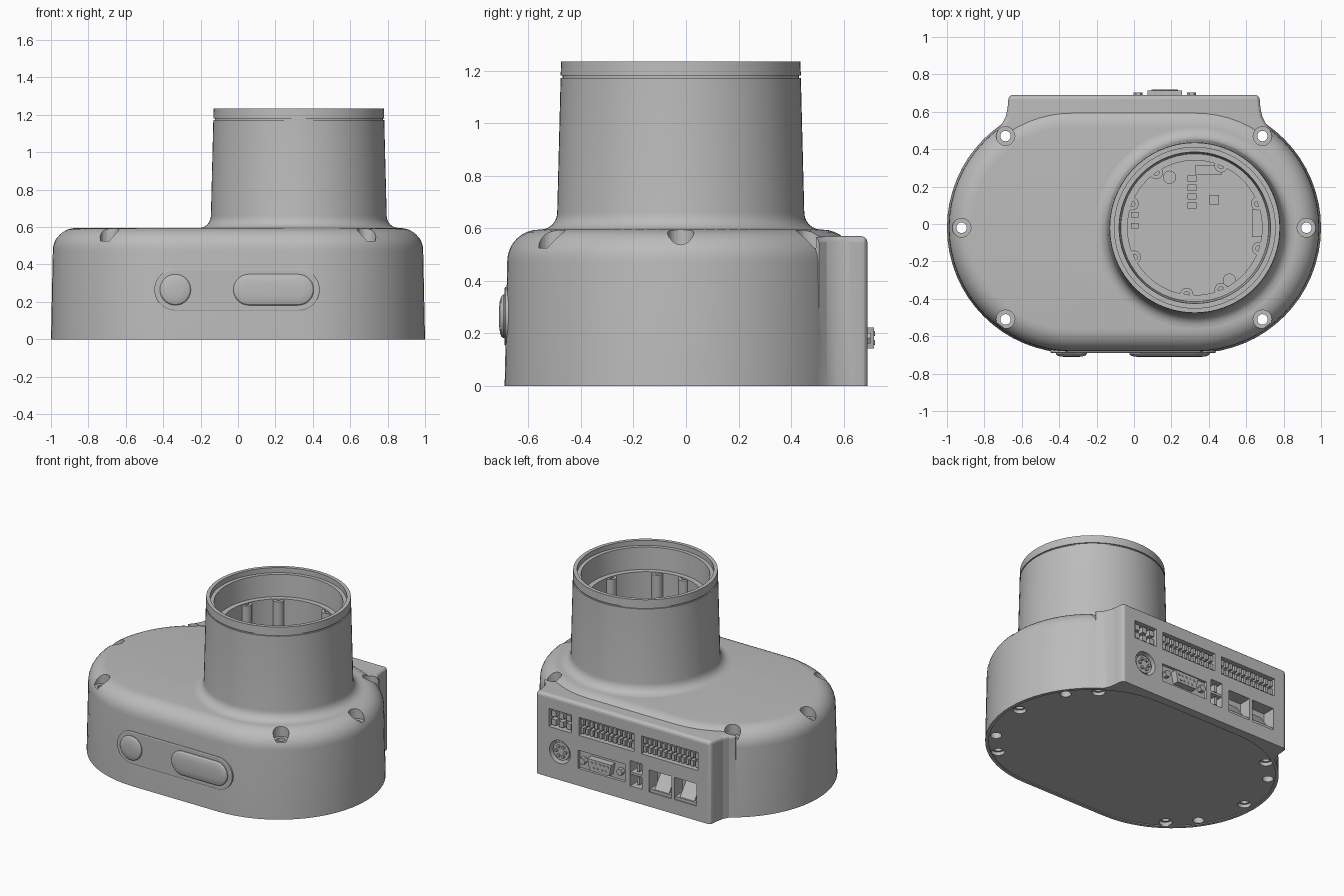
import bpy, bmesh
from math import pi, cos, sin, radians
from mathutils import Matrix, Vector

cube = bpy.data.objects.get("Cube")
if cube:
    bpy.data.objects.remove(cube)

grey = bpy.data.materials.new("housing_grey")
grey.use_nodes = True
grey.diffuse_color = (0.5, 0.5, 0.5, 1)
grey.node_tree.nodes["Principled BSDF"].inputs["Base Color"].default_value = (0.5, 0.5, 0.5, 1)

MID = -0.02            # y of the housing's long axis
TUBE = (0.325, MID)    # tube axis
BACK = 0.69            # y of the connector panel


# ---------- helpers ----------
def capsule(half, r, n=24):
    """Outline of a slot, centred on the origin."""
    pts = []
    for side, start in ((1, -pi / 2), (-1, pi / 2)):
        pts += [(side * half + r * cos(start + pi * i / n), r * sin(start + pi * i / n))
                for i in range(n + 1)]
    return pts


def circle(r, n=24):
    return [(r * cos(2 * pi * i / n), r * sin(2 * pi * i / n)) for i in range(n)]


def flat(pts, z, cx=0, cy=0):
    return [(cx + x, cy + y, z) for x, y in pts]


def upright(pts, y, cx=0, cz=0):
    return [(cx + x, y, cz + z) for x, z in pts]


def loft(bm, rings, closed=False):
    """Skin a row of rings; cap the ends, or join last to first."""
    rows = [[bm.verts.new(p) for p in ring] for ring in rings]
    n = len(rows[0])
    pairs = list(zip(rows, rows[1:]))
    if closed:
        pairs.append((rows[-1], rows[0]))
    faces = [bm.faces.new((a[i], a[(i + 1) % n], b[(i + 1) % n], b[i]))
             for a, b in pairs for i in range(n)]
    if not closed:
        faces += [bm.faces.new(rows[0]), bm.faces.new(rows[-1])]
    bmesh.ops.recalc_face_normals(bm, faces=faces)


def lathe(bm, profile, cx, cy, n=24, closed=False):
    loft(bm, [flat(circle(r, n), z, cx, cy) for r, z in profile], closed)


def box(bm, x0, x1, y0, y1, z0, z1):
    size = Matrix.Diagonal((x1 - x0, y1 - y0, z1 - z0, 1))
    place = Matrix.Translation(Vector((x0 + x1, y0 + y1, z0 + z1)) / 2)
    bmesh.ops.create_cube(bm, size=1, matrix=place @ size)


def rod(bm, r, y0, y1, x, z, n=16):
    loft(bm, [upright(circle(r, n), y, x, z) for y in (y0, y1)])


def finish(name, bm, cutter=False):
    mesh = bpy.data.meshes.new(name)
    bm.to_mesh(mesh)
    bm.free()
    mesh.materials.append(grey)
    obj = bpy.data.objects.new(name, mesh)
    bpy.context.collection.objects.link(obj)
    if cutter:
        obj.hide_render = True
    else:
        smooth(obj)
    return obj


def select(obj):
    bpy.ops.object.select_all(action='DESELECT')
    obj.select_set(True)
    bpy.context.view_layer.objects.active = obj


def smooth(obj):
    select(obj)
    bpy.ops.object.shade_smooth_by_angle(angle=radians(30))


def combine(obj, other, operation):
    mod = obj.modifiers.new(operation.lower(), 'BOOLEAN')
    mod.operation, mod.object, mod.solver = operation, other, 'EXACT'
    select(obj)
    bpy.ops.object.modifier_apply(modifier=mod.name)
    bpy.data.objects.remove(other)


# ---------- housing: drafted slot with a rounded shoulder ----------
bm = bmesh.new()
levels = [(0.67, 0), (0.66, 0.475)]
levels += [(0.54 + 0.12 * cos(a), 0.475 + 0.12 * sin(a))
           for a in (pi / 2 * i / 8 for i in range(1, 9))]
loft(bm, [flat(capsule(0.33, r, 32), z, 0, MID) for r, z in levels])
housing = finish("housing", bm)

# connector block at the back, flaring into the housing
bm = bmesh.new()
side = [(0.64, 0.3), (0.735, 0.505), (0.705, 0.535), (0.685, 0.575), (0.676, 0.62), (0.67, BACK)]
outline = side + [(-x, y) for x, y in reversed(side)]
loft(bm, [flat(outline, z) for z in (0, 0.57)])
rounded = [e for e in bm.edges
           if all(v.co.z > 0.5 and v.co.y > 0.4 for v in e.verts)
           or all(v.co.y > BACK - 0.01 for v in e.verts) and abs(e.verts[0].co.x - e.verts[1].co.x) < 0.01]
bmesh.ops.bevel(bm, geom=rounded, offset=0.022, segments=3, profile=0.5, affect='EDGES')
combine(housing, finish("block", bm, True), 'UNION')

# shallow recess under the base
bm = bmesh.new()
loft(bm, [flat(capsule(0.33, 0.648, 32), z, 0, MID) for z in (-0.1, 0.006)])
combine(housing, finish("base_cutter", bm, True), 'DIFFERENCE')

# screw holes, tube bore and connector pockets
bm = bmesh.new()
screw = [(0.042, -0.1), (0.042, 0.03), (0.028, 0.03), (0.028, 0.525), (0.05, 0.525), (0.05, 0.7)]
for s in (1, -1):
    for x, y in ((0.687, 0.49), (0.922, 0), (0.687, -0.49)):
        lathe(bm, screw, s * x, MID + y)
    for y in (0.34, -0.34):
        lathe(bm, [(0.035, -0.1), (0.035, 0.05)], s * 0.83, MID + y)
lathe(bm, [(0.36, 0.3), (0.36, 0.8)], *TUBE, n=72)
POCKETS = {
    "power": (0.395, 0.57, 0.35, 0.475),
    "strip_a": (-0.085, 0.34, 0.35, 0.475),
    "strip_b": (-0.575, -0.14, 0.35, 0.475),
    "serial": (-0.015, 0.345, 0.12, 0.245),
    "usb": (-0.145, -0.055, 0.105, 0.28),
    "network_a": (-0.37, -0.2, 0.1, 0.255),
    "network_b": (-0.565, -0.395, 0.1, 0.255),
}
for x0, x1, z0, z1 in POCKETS.values():
    box(bm, x0, x1, BACK - 0.09, BACK + 0.1, z0, z1)
rod(bm, 0.08, BACK - 0.07, BACK + 0.1, 0.485, 0.195, 32)
combine(housing, finish("hole_cutter", bm, True), 'DIFFERENCE')
smooth(housing)

# ---------- tube ----------
bm = bmesh.new()
flare = [(0.535 - 0.065 * sin(a), 0.66 - 0.065 * cos(a)) for a in (pi / 2 * i / 6 for i in range(7))]
wall = [(0.457, 1.172), (0.449, 1.172), (0.449, 1.181), (0.457, 1.181), (0.455, 1.235),
        (0.43, 1.235), (0.43, 1.2), (0.405, 1.2), (0.395, 1.05), (0.36, 1.05), (0.36, 0.58), (0.535, 0.58)]
lathe(bm, flare + wall, *TUBE, n=72, closed=True)
finish("tube", bm)

# screw bosses and ribs inside the tube
bm = bmesh.new()
for deg in (21, 67, 125, 159, 206, 263, 293, 342):
    a = radians(deg)
    x, y = TUBE[0] + 0.36 * cos(a), TUBE[1] + 0.36 * sin(a)
    lathe(bm, [(0.036, 0.3), (0.036, 1.045), (0.016, 1.045), (0.016, 1.0)], x, y, 16)
finish("tube_bosses", bm)

# circuit board chips on the tube floor
bm = bmesh.new()
for x, y, w, d in [(0.31, 0.1 + 0.047 * i, 0.05, 0.034) for i in range(4)] + [
        (0.43, 0.13, 0.05, 0.05), (0.005, 0.05, 0.04, 0.03), (0.005, -0.01, 0.04, 0.03), (0.4, 0.29, 0.14, 0.05)]:
    box(bm, x - w / 2, x + w / 2, y - d / 2, y + d / 2, 0.29, 0.33)
box(bm, 0.63, 0.69, -0.07, 0.08, 0.29, 0.6)
for x, y in ((0.19, 0.25), (0.51, -0.3)):
    lathe(bm, [(0.035, 0.29), (0.035, 0.45)], x, y)
finish("circuit_parts", bm)

# ---------- front controls ----------
bm = bmesh.new()
loft(bm, [upright(capsule(0.33, r), y, -0.005, 0.265) for r, y in ((0.112, -0.66), (0.112, -0.687), (0.107, -0.69))])
finish("control_plate", bm)
dome = [(0.083, -0.67), (0.083, -0.695), (0.076, -0.703), (0.06, -0.708), (0.035, -0.711)]
bm = bmesh.new()
loft(bm, [upright(circle(r, 40), y, -0.335, 0.265) for r, y in dome])
finish("round_button", bm)
bm = bmesh.new()
loft(bm, [upright(capsule(0.132, r), y, 0.19, 0.265) for r, y in dome])
finish("long_button", bm)

# ---------- connectors ----------
# terminal strips: two rows of teeth on a recessed bed
bm = bmesh.new()
for key, count in (("power", 3), ("strip_a", 12), ("strip_b", 12)):
    x0, x1, z0, z1 = POCKETS[key]
    box(bm, x0, x1, BACK - 0.095, BACK - 0.05, z0, z1)
    step = (x1 - x0) / count
    for i in range(count):
        for z in (z0 + 0.012, (z0 + z1) / 2 + 0.008):
            x = x0 + step * (i + 0.2)
            box(bm, x, x + step * 0.6, BACK - 0.06, BACK - 0.012, z, z + 0.04)
finish("terminal_strips", bm)

# round socket with pins
bm = bmesh.new()
rod(bm, 0.062, BACK - 0.08, BACK - 0.015, 0.485, 0.195, 32)
for i in range(6):
    a = 2 * pi * i / 6
    rod(bm, 0.011, BACK - 0.03, BACK - 0.002, 0.485 + 0.036 * cos(a), 0.195 + 0.036 * sin(a), 8)
finish("round_socket", bm)

# serial port: D-shaped shell, pins and two hex posts
bm = bmesh.new()
x0, x1, z0, z1 = POCKETS["serial"]
box(bm, x0, x1, BACK - 0.095, BACK - 0.02, z0, z1)
shell = [(-0.075, -0.04), (0.075, -0.04), (0.092, 0.04), (-0.092, 0.04)]
loft(bm, [upright(shell, y, 0.165, 0.182) for y in (BACK - 0.03, BACK + 0.025)])
for count, z in ((5, 0.2), (4, 0.166)):
    for i in range(count):
        rod(bm, 0.009, BACK, BACK + 0.029, 0.165 + 0.031 * (i - (count - 1) / 2), z, 8)
for x in (0.022, 0.308):
    rod(bm, 0.024, BACK - 0.03, BACK + 0.012, x, 0.182, 6)
finish("serial_port", bm)

# stacked sockets with tongues
bm = bmesh.new()
x0, x1, z0, z1 = POCKETS["usb"]
middle = (z0 + z1) / 2
box(bm, x0, x1, BACK - 0.09, BACK - 0.005, middle - 0.008, middle + 0.008)
for z in (z0 + 0.015, middle + 0.018):
    box(bm, x0 + 0.03, x0 + 0.05, BACK - 0.095, BACK - 0.015, z, z + 0.055)
finish("stacked_sockets", bm)

# network sockets: sloping contact bed
bm = bmesh.new()
for key in ("network_a", "network_b"):
    x0, x1, z0, z1 = POCKETS[key]
    ramp = [(BACK - 0.095, z0 + 0.01), (BACK - 0.01, z0 + 0.01), (BACK - 0.095, z1 - 0.03)]
    loft(bm, [[(x, y, z) for y, z in ramp] for x in (x0 + 0.03, x1 - 0.03)])
    box(bm, x0, x1, BACK - 0.09, BACK - 0.008, z0, z0 + 0.02)
finish("network_sockets", bm)
